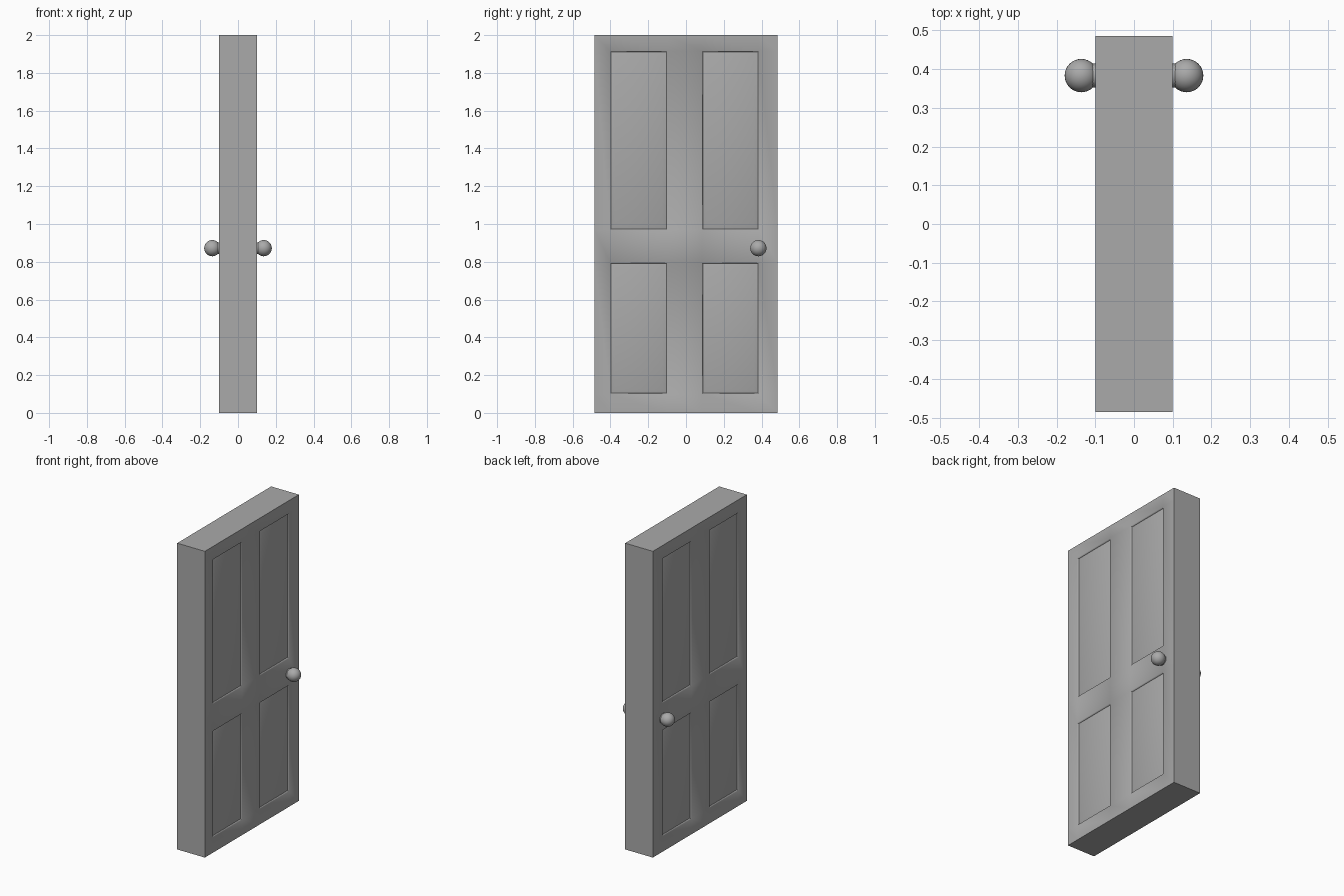
import bpy, bmesh, math
from mathutils import Matrix, Vector

cube = bpy.data.objects.get("Cube")
if cube:
    bpy.data.objects.remove(cube, do_unlink=True)

grey = bpy.data.materials.new("grey paint")
grey.use_nodes = True
colour = (0.4, 0.4, 0.4, 1)
grey.diffuse_color = colour
grey.node_tree.nodes["Principled BSDF"].inputs["Base Color"].default_value = colour


def finish(bm, name, angle):
    bmesh.ops.recalc_face_normals(bm, faces=bm.faces)
    mesh = bpy.data.meshes.new(name)
    bm.to_mesh(mesh)
    bm.free()
    mesh.materials.append(grey)
    obj = bpy.data.objects.new(name, mesh)
    bpy.context.collection.objects.link(obj)
    bpy.ops.object.select_all(action='DESELECT')
    obj.select_set(True)
    bpy.context.view_layer.objects.active = obj
    bpy.ops.object.shade_smooth_by_angle(angle=math.radians(angle))
    return obj


# Door slab, cut along the panel edges
THICK, WIDTH, HEIGHT = 0.2, 0.97, 2.0
columns = [(-0.40, -0.10), (0.085, 0.385)]
rows = [(0.10, 0.795), (0.97, 1.915)]

bm = bmesh.new()
bmesh.ops.create_cube(bm, size=1)
bmesh.ops.scale(bm, vec=(THICK, WIDTH, HEIGHT), verts=bm.verts)
bmesh.ops.translate(bm, vec=(0, 0, HEIGHT / 2), verts=bm.verts)
for axis, spans in ((1, columns), (2, rows)):
    for cut in [edge for span in spans for edge in span]:
        normal = Vector((0, 0, 0))
        normal[axis] = 1
        bmesh.ops.bisect_plane(bm, geom=bm.verts[:] + bm.edges[:] + bm.faces[:],
                               plane_co=normal * cut, plane_no=normal)


# Sunken panels with a raised sloping field on both sides
def within(value, spans):
    return any(low < value < high for low, high in spans)


panels = []
for face in bm.faces:
    centre = face.calc_center_median()
    if abs(face.normal.x) > 0.9 and within(centre.y, columns) and within(centre.z, rows):
        panels.append(face)
bmesh.ops.inset_individual(bm, faces=panels, thickness=0.006, depth=-0.01)
bmesh.ops.inset_individual(bm, faces=panels, thickness=0.03, depth=0.007)
finish(bm, "door_slab", 80)

# Round knobs with short necks
for side, name in ((1, "left"), (-1, "right")):
    bm = bmesh.new()
    bmesh.ops.create_uvsphere(bm, u_segments=32, v_segments=16, radius=0.043,
                              matrix=Matrix.Translation((side * 0.136, 0.383, 0.872)))
    finish(bm, name + "_knob", 60)
    bm = bmesh.new()
    place = Matrix.Translation((side * 0.105, 0.383, 0.872)) @ Matrix.Rotation(math.pi / 2, 4, 'Y')
    bmesh.ops.create_cone(bm, cap_ends=True, segments=32, radius1=0.031, radius2=0.031,
                          depth=0.03, matrix=place)
    finish(bm, name + "_knob_neck", 60)
